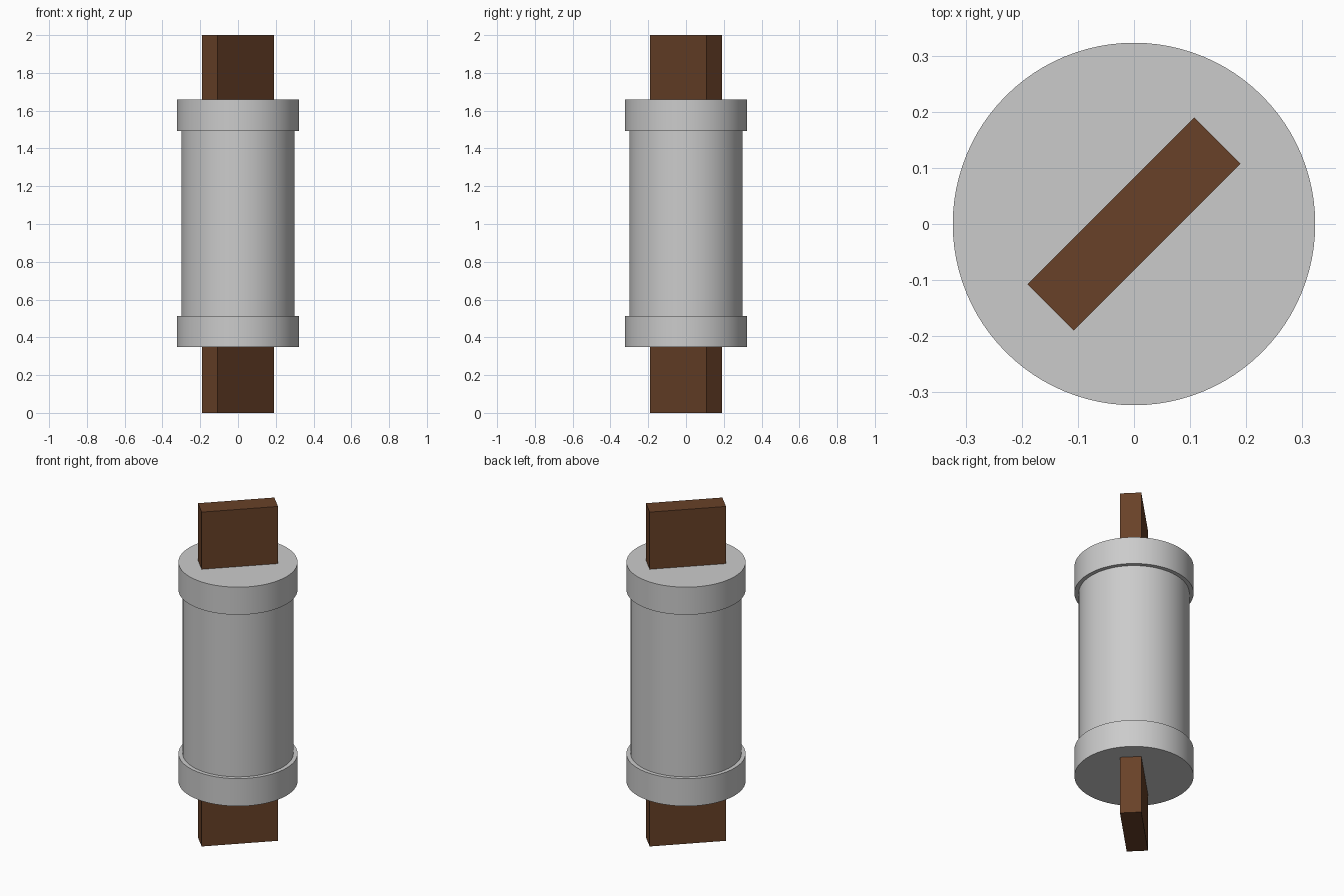
import bpy, math

if "Cube" in bpy.data.objects:
    bpy.data.objects.remove(bpy.data.objects["Cube"])

brown = bpy.data.materials.new("dark_copper")
brown.diffuse_color = (0.14, 0.053, 0.021, 1)
brown.use_nodes = True
brown.node_tree.nodes["Principled BSDF"].inputs["Base Color"].default_value = brown.diffuse_color


def cylinder(name, radius, z0, z1):
    bpy.ops.mesh.primitive_cylinder_add(vertices=96, radius=radius, depth=z1 - z0,
                                        location=(0, 0, (z0 + z1) / 2))
    bpy.context.object.name = name
    bpy.ops.object.shade_smooth_by_angle(angle=math.radians(30))


def blade(name, z0, z1):
    bpy.ops.mesh.primitive_cube_add(size=1, location=(0, 0, (z0 + z1) / 2),
                                    rotation=(0, 0, math.radians(45)))
    ob = bpy.context.object
    ob.name = name
    ob.scale = (0.42, 0.116, z1 - z0)
    bpy.ops.object.transform_apply(location=False, rotation=True, scale=True)
    ob.data.materials.append(brown)


# Tube body
cylinder("fuse_body", 0.30, 0.40, 1.60)

# End caps
cylinder("lower_cap", 0.323, 0.348, 0.513)
cylinder("upper_cap", 0.323, 1.493, 1.658)

# Contact blades, turned diagonally and seated in the caps
blade("lower_blade", 0.0, 0.37)
blade("upper_blade", 1.63, 2.0)
